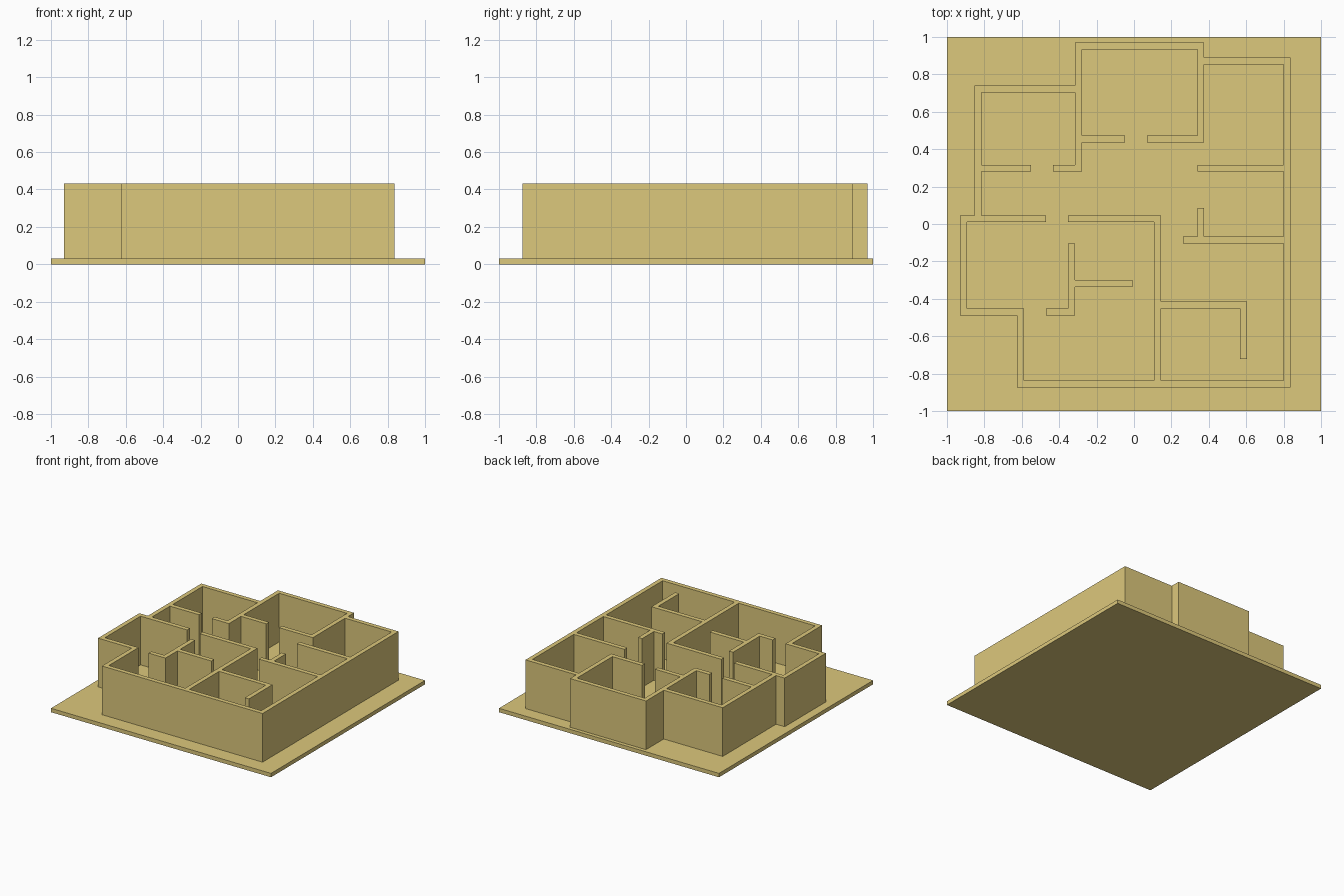
import bpy, bmesh

if "Cube" in bpy.data.objects:
    bpy.data.objects.remove(bpy.data.objects["Cube"])

T = 0.037                 # wall thickness
Z0, Z1 = 0.032, 0.432     # floor top, wall top

mat = bpy.data.materials.new("sand")
mat.diffuse_color = (0.72, 0.58, 0.20, 1)
mat.use_nodes = True
mat.node_tree.nodes["Principled BSDF"].inputs["Base Color"].default_value = mat.diffuse_color


def finish(name, bm):
    bmesh.ops.recalc_face_normals(bm, faces=bm.faces)
    me = bpy.data.meshes.new(name)
    bm.to_mesh(me)
    bm.free()
    me.materials.append(mat)
    ob = bpy.data.objects.new(name, me)
    bpy.context.collection.objects.link(ob)


# Floor slab
bm = bmesh.new()
bmesh.ops.create_cube(bm, size=1)
for v in bm.verts:
    v.co = (v.co.x * 2, v.co.y * 2, (v.co.z + 0.5) * Z0)
finish("floor_slab", bm)

# Wall centrelines running along x: (y, x start, x end)
along_x = [
    (0.951, -0.297, 0.357), (0.872, 0.357, 0.817), (0.721, -0.833, -0.297),
    (0.454, -0.297, -0.067), (0.454, 0.088, 0.357),
    (0.298, -0.833, -0.569), (0.298, -0.415, -0.297), (0.298, 0.357, 0.817),
    (0.028, -0.911, -0.488), (0.028, -0.335, 0.126),
    (-0.086, 0.281, 0.817), (-0.317, -0.335, -0.026), (-0.433, 0.126, 0.586),
    (-0.471, -0.911, -0.606), (-0.471, -0.452, -0.335), (-0.856, -0.606, 0.817),
]
# Wall centrelines running along y: (x, y start, y end)
along_y = [
    (-0.911, -0.471, 0.028), (-0.833, 0.028, 0.721), (-0.606, -0.856, -0.471),
    (-0.335, -0.471, -0.124), (-0.297, 0.298, 0.951), (0.126, -0.856, 0.028),
    (0.357, 0.454, 0.951), (0.357, -0.086, 0.067),
    (0.586, -0.704, -0.433), (0.817, -0.856, 0.872),
]
h = T / 2
rects = [(a - h, y - h, b + h, y + h) for y, a, b in along_x]
rects += [(x - h, a - h, x + h, b + h) for x, a, b in along_y]
rects = [tuple(round(c, 4) for c in r) for r in rects]

# Merge the walls into one plan, then raise it
xs = sorted({r[i] for r in rects for i in (0, 2)})
ys = sorted({r[i] for r in rects for i in (1, 3)})
bm = bmesh.new()
for xa, xb in zip(xs, xs[1:]):
    for ya, yb in zip(ys, ys[1:]):
        cx, cy = (xa + xb) / 2, (ya + yb) / 2
        if any(r[0] < cx < r[2] and r[1] < cy < r[3] for r in rects):
            bm.faces.new([bm.verts.new((x, y, Z0)) for x, y in
                          ((xa, ya), (xb, ya), (xb, yb), (xa, yb))])
bmesh.ops.remove_doubles(bm, verts=bm.verts, dist=1e-5)
ext = bmesh.ops.extrude_face_region(bm, geom=bm.faces[:], use_keep_orig=True)
for v in ext["geom"]:
    if isinstance(v, bmesh.types.BMVert):
        v.co.z = Z1
finish("walls", bm)
